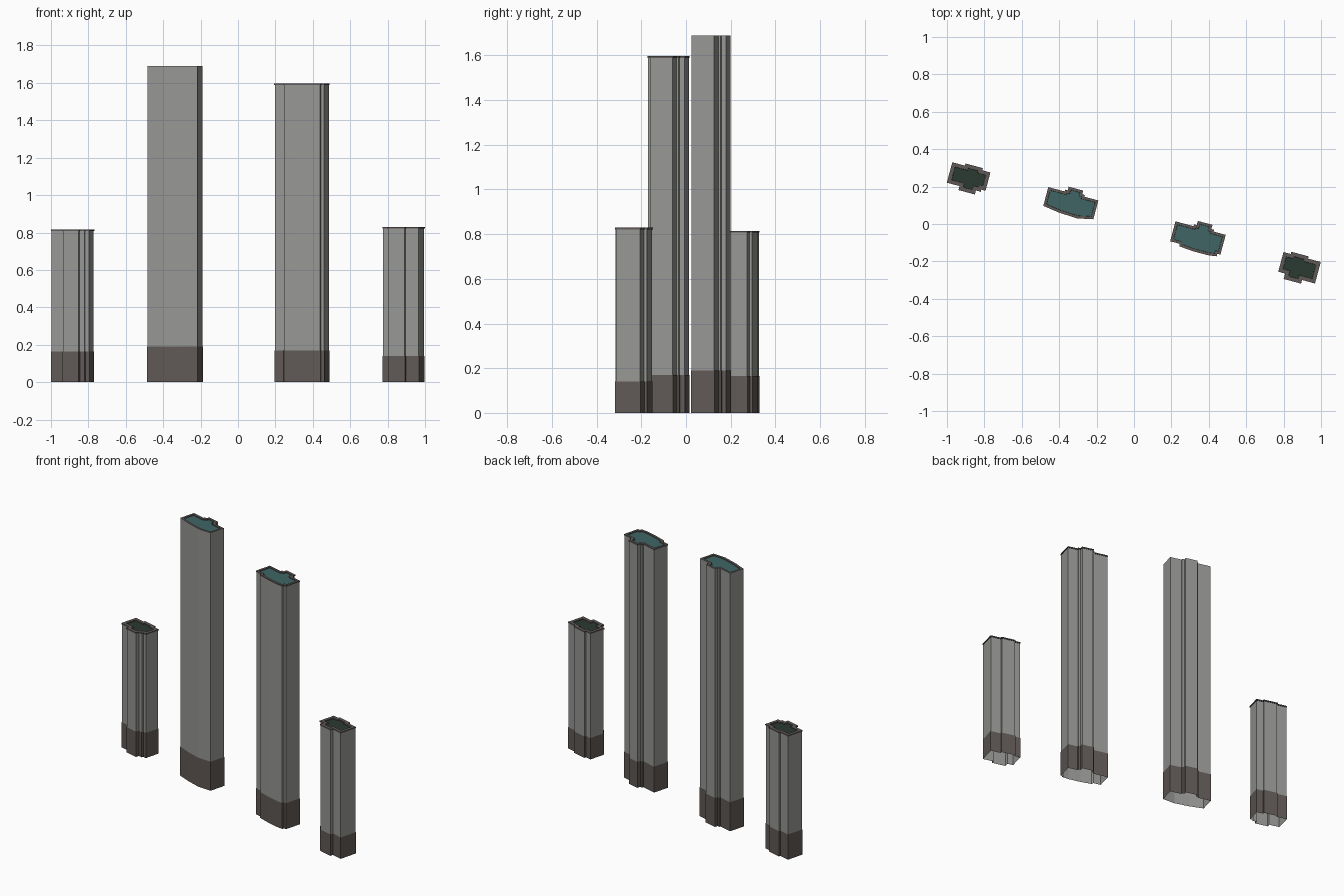
import bpy, bmesh, math
from mathutils import Vector

if "Cube" in bpy.data.objects:
    bpy.data.objects.remove(bpy.data.objects["Cube"])


def material(name, rgb):
    m = bpy.data.materials.new(name)
    m.diffuse_color = (*rgb, 1)
    m.use_nodes = True
    m.node_tree.nodes["Principled BSDF"].inputs["Base Color"].default_value = m.diffuse_color
    return m


WALL = material("concrete_grey", (0.31, 0.31, 0.30))
TRIM = material("brown_stone", (0.118, 0.102, 0.094))
TEAL = material("teal_roof", (0.052, 0.13, 0.13))
GREEN = material("dark_green_roof", (0.024, 0.042, 0.032))
TILT = math.radians(-15)


def place(origin, pts):
    """Turn a local outline (along the front, depth) into plan positions."""
    u = Vector((math.cos(TILT), math.sin(TILT)))
    v = Vector((-u.y, u.x))
    return [Vector(origin) + u * s + v * d for s, d in pts]


def outset(pts, dist):
    """Mitred offset of a counter-clockwise outline."""
    out = []
    for i, p in enumerate(pts):
        a = (p - pts[i - 1]).normalized()
        b = (pts[(i + 1) % len(pts)] - p).normalized()
        na, nb = Vector((a.y, -a.x)), Vector((b.y, -b.x))
        out.append(p + (na + nb) * dist / (1 + na.dot(nb)))
    return out


def prism(name, pts, z0, z1, mats, cap=False, rim=0.0):
    """Upright shell; the optional cap has a rim around a sunken roof."""
    bm = bmesh.new()
    low = [bm.verts.new((p.x, p.y, z0)) for p in pts]
    high = [bm.verts.new((p.x, p.y, z1)) for p in pts]
    n = len(pts)
    for i in range(n):
        j = (i + 1) % n
        bm.faces.new((low[i], low[j], high[j], high[i]))
    if cap:
        top = bm.faces.new(high)
        bm.normal_update()
        ring = bmesh.ops.inset_region(bm, faces=[top], thickness=rim,
                                      use_even_offset=True)["faces"]
        ring += bmesh.ops.inset_region(bm, faces=[top], thickness=0.001, depth=-0.006,
                                       use_even_offset=True)["faces"]
        for f in ring:
            f.material_index = 1
        top.material_index = 2
    me = bpy.data.meshes.new(name)
    bm.to_mesh(me)
    bm.free()
    for m in mats:
        me.materials.append(m)
    ob = bpy.data.objects.new(name, me)
    bpy.context.collection.objects.link(ob)


def tower(name, origin, outline, base, height, roof, rim, cornice):
    pts = place(origin, outline)
    sleeve = outset(pts, 0.002)
    prism(name + "_base", sleeve, 0, base, [TRIM])
    if cornice:
        # shaft stops below a slightly projecting parapet
        prism(name + "_shaft", pts, 0, height - 0.008, [WALL])
        prism(name + "_parapet", outset(pts, 0.003), height - 0.008, height,
              [TRIM, TRIM, roof], True, rim)
    else:
        prism(name + "_shaft", pts, 0, height, [WALL, TRIM, roof], True, rim)


# outlines: front edge left to right, then back edge right to left
low_left = [(0, 0), (.07, 0), (.07, -.022), (.155, -.022), (.155, 0), (.182, 0), (.182, .012),
            (.205, .012), (.205, .107), (.16, .107), (.16, .119), (.07, .119), (.07, .107), (0, .107)]
low_right = [(0, 0), (.038, 0), (.038, -.03), (.128, -.03), (.128, -.01), (.2, -.01),
             (.2, .103), (.13, .103), (.13, .115), (.04, .115), (.04, .103), (0, .103)]
tall_left = [(0, 0), (.09, -.013), (.19, -.018), (.22, -.012), (.277, 0),
             (.277, .104), (.2, .104), (.2, .114), (.185, .114), (.185, .134),
             (.105, .134), (.105, .114), (.09, .114), (.09, .104), (0, .104)]
tall_right = [(0, 0), (.05, 0), (.055, -.014), (.13, -.02), (.21, -.02), (.255, -.014), (.255, 0),
              (.272, 0), (.272, .104), (.205, .104), (.205, .114), (.19, .114), (.19, .137),
              (.115, .137), (.115, .114), (.1, .114), (.1, .104), (0, .104)]

tower("low_left_tower", (-.997, .223), low_left, .165, .815, GREEN, .02, True)
tower("tall_left_tower", (-.485, .097), tall_left, .19, 1.69, TEAL, .014, False)
tower("tall_right_tower", (.197, -.09), tall_right, .17, 1.597, TEAL, .014, True)
tower("low_right_tower", (.775, -.253), low_right, .14, .83, GREEN, .02, True)
